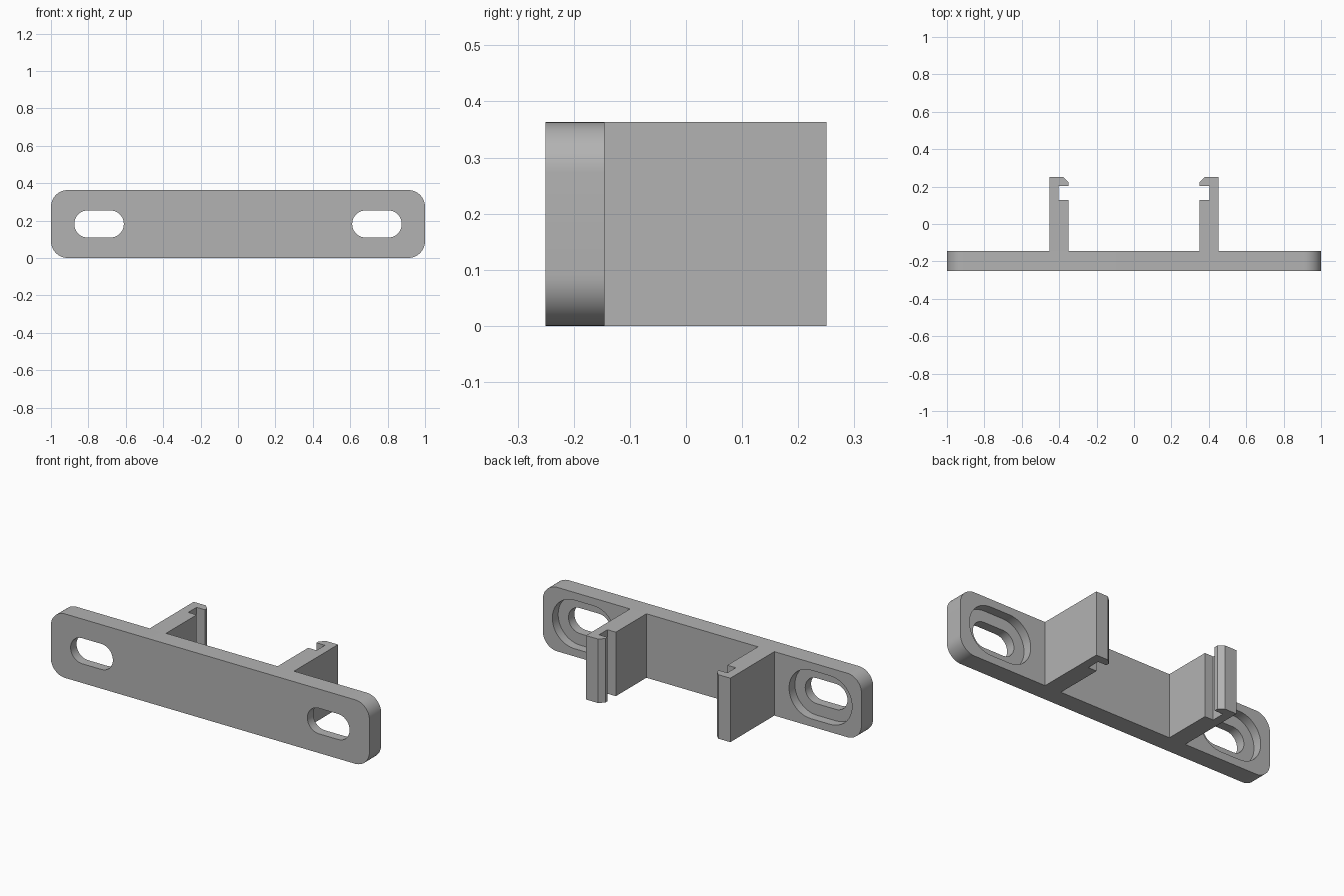
import bpy, bmesh, math

cube = bpy.data.objects.get("Cube")
if cube:
    bpy.data.objects.remove(cube, do_unlink=True)

HEIGHT = 0.363
MID = HEIGHT / 2
FRONT, PLATE_BACK, BACK = -0.25, -0.145, 0.25

grey = bpy.data.materials.new("grey plastic")
grey.use_nodes = True
colour = (0.45, 0.45, 0.45, 1)
grey.diffuse_color = colour
grey.node_tree.nodes["Principled BSDF"].inputs["Base Color"].default_value = colour


def prism(name, points, offset):
    """Extrude a closed 3D outline along offset."""
    bm = bmesh.new()
    face = bm.faces.new([bm.verts.new(p) for p in points])
    result = bmesh.ops.extrude_face_region(bm, geom=[face])
    verts = [v for v in result["geom"] if isinstance(v, bmesh.types.BMVert)]
    bmesh.ops.translate(bm, vec=offset, verts=verts)
    bmesh.ops.recalc_face_normals(bm, faces=bm.faces)
    mesh = bpy.data.meshes.new(name)
    bm.to_mesh(mesh)
    bm.free()
    mesh.materials.append(grey)
    obj = bpy.data.objects.new(name, mesh)
    bpy.context.collection.objects.link(obj)
    return obj


def rounded_block(name, cx, width, height, radius, y0, y1, steps=12):
    """Rounded rectangle facing the front, between two depths."""
    points = []
    for i, (sx, sz) in enumerate([(1, 1), (-1, 1), (-1, -1), (1, -1)]):
        for k in range(steps + 1):
            a = math.pi / 2 * (i + k / steps)
            points.append((cx + sx * (width / 2 - radius) + radius * math.cos(a), y0,
                           MID + sz * (height / 2 - radius) + radius * math.sin(a)))
    return prism(name, points, (0, y1 - y0, 0))


# Mounting plate with rounded corners
plate = rounded_block("mounting_plate", 0, 2, HEIGHT, 0.09, FRONT, PLATE_BACK)

# Screw slots, each with a wider recess sunk into the back
cutters = []
for side in (-1, 1):
    x = side * 0.743
    cutters.append(rounded_block("slot_cutter", x, 0.265, 0.145, 0.072, FRONT - 0.1, BACK))
    cutters.append(rounded_block("recess_cutter", x, 0.395, 0.275, 0.137, -0.197, BACK))
for cutter in cutters:
    cutter.hide_render = True
    mod = plate.modifiers.new("cut", 'BOOLEAN')
    mod.operation = 'DIFFERENCE'
    mod.solver = 'EXACT'
    mod.object = cutter

bpy.ops.object.select_all(action='DESELECT')
plate.select_set(True)
bpy.context.view_layer.objects.active = plate
for mod in list(plate.modifiers):
    bpy.ops.object.modifier_apply(modifier=mod.name)
for cutter in cutters:
    bpy.data.objects.remove(cutter, do_unlink=True)
bpy.ops.object.shade_smooth_by_angle(angle=math.radians(30))

# Snap clips: a wall with an inner notch and a chamfered lip
profile = [(0.35, PLATE_BACK), (0.453, PLATE_BACK), (0.453, BACK), (0.378, BACK),
           (0.35, 0.224), (0.35, 0.204), (0.403, 0.204), (0.403, 0.129), (0.35, 0.129)]
for name, side in (("left_clip", 1), ("right_clip", -1)):
    prism(name, [(side * x, y, 0) for x, y in profile], (0, 0, HEIGHT))
